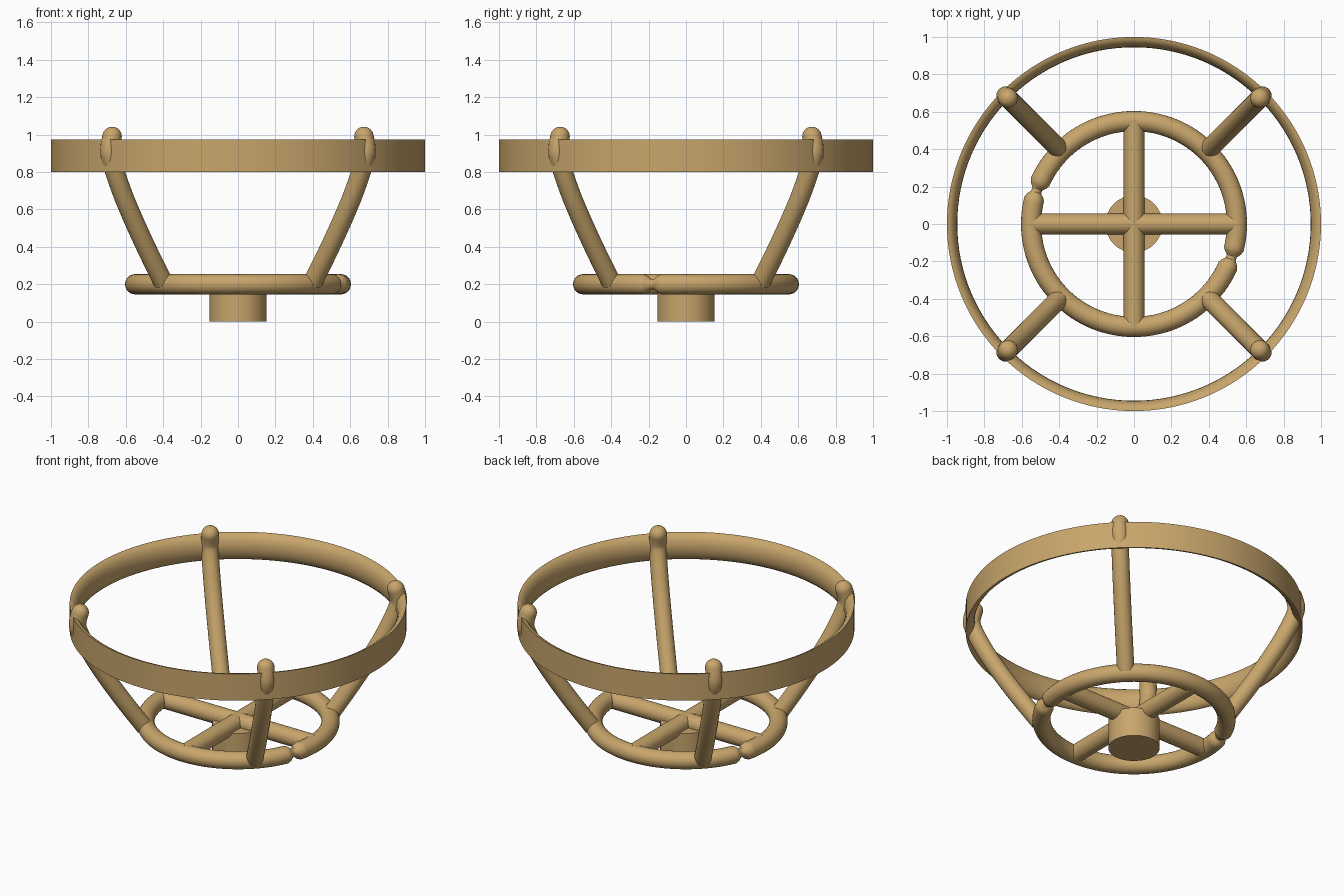
import bpy
from math import sin, cos, pi, radians
from mathutils import Vector

if "Cube" in bpy.data.objects:
    bpy.data.objects.remove(bpy.data.objects["Cube"])

tan = bpy.data.materials.new("tan")
tan.diffuse_color = (0.58, 0.38, 0.15, 1)
tan.use_nodes = True
tan.node_tree.nodes["Principled BSDF"].inputs["Base Color"].default_value = tan.diffuse_color


def add_mesh(name, verts, faces):
    me = bpy.data.meshes.new(name)
    me.from_pydata(verts, [], faces)
    ob = bpy.data.objects.new(name, me)
    bpy.context.collection.objects.link(ob)
    finish(ob)
    return ob


def finish(ob):
    ob.data.materials.append(tan)
    bpy.ops.object.select_all(action='DESELECT')
    ob.select_set(True)
    bpy.context.view_layer.objects.active = ob
    bpy.ops.object.mode_set(mode='EDIT')
    bpy.ops.mesh.select_all(action='SELECT')
    bpy.ops.mesh.normals_make_consistent(inside=False)
    bpy.ops.object.mode_set(mode='OBJECT')
    bpy.ops.object.shade_smooth_by_angle(angle=radians(40))


def grid_faces(n, m, wrap):
    return [(i * m + j, i * m + (j + 1) % m,
             (i + 1) % n * m + (j + 1) % m, (i + 1) % n * m + j)
            for i in range(n if wrap else n - 1) for j in range(m)]


def revolve(name, section, n):
    """Closed ring; section(angle) gives its (radius, z) profile."""
    verts = []
    for i in range(n):
        a = 2 * pi * i / n
        verts += [(r * cos(a), r * sin(a), z) for r, z in section(a)]
    return add_mesh(name, verts, grid_faces(n, len(verts) // n, True))


def cylinder(name, radius, depth, loc, rot=(0, 0, 0)):
    bpy.ops.mesh.primitive_cylinder_add(vertices=32, radius=radius, depth=depth,
                                        location=loc, rotation=rot)
    ob = bpy.context.object
    ob.name = name
    finish(ob)


# upper band: flat outside, bulging inside
def band_section(a):
    return [(1 - 0.055 * sin(pi * k / 12), 0.8875 - 0.0875 * cos(pi * k / 12))
            for k in range(13)]


revolve("upper_band", band_section, 128)


# lower ring: round tube pinched at two opposite points
def ring_section(a):
    near = min(abs((a - radians(161) + pi / 2) % pi - pi / 2) / radians(4), 1)
    rad = 0.054 * (0.35 + 0.65 * near)
    return [(0.55 + rad * cos(2 * pi * k / 24), 0.2 + rad * sin(2 * pi * k / 24))
            for k in range(24)]


revolve("lower_ring", ring_section, 180)

# crossed spokes and hub
cylinder("spoke_x", 0.055, 1.11, (0, 0, 0.2), (0, pi / 2, 0))
cylinder("spoke_y", 0.055, 1.11, (0, 0, 0.2), (pi / 2, 0, 0))
cylinder("hub", 0.153, 0.19, (0, 0, 0.095))

# four curved posts with round tips, placed on the diagonals
ctrl = [(0.565, 0.21), (0.67, 0.36), (0.775, 0.52), (0.865, 0.67),
        (0.93, 0.80), (0.965, 0.89), (0.965, 0.94), (0.952, 0.99)]
path = []
for i in range(len(ctrl) - 1):          # smooth interpolation
    p = [Vector(ctrl[max(0, min(len(ctrl) - 1, i + k))]) for k in (-1, 0, 1, 2)]
    for s in range(4):
        t = s / 4
        path.append(0.5 * (2 * p[1] + (p[2] - p[0]) * t
                           + (2 * p[0] - 5 * p[1] + 4 * p[2] - p[3]) * t * t
                           + (3 * p[1] - p[0] - 3 * p[2] + p[3]) * t ** 3))
path.append(Vector(ctrl[-1]))

SIDES, RAD = 24, 0.052
rings = []
for i, p in enumerate(path):
    d = (path[min(i + 1, len(path) - 1)] - path[max(i - 1, 0)]).normalized()
    rings.append((p, d, RAD))
end, d = path[-1], rings[-1][1]
for k in range(1, 9):                   # rounded tip
    a = pi / 2 * min(k / 8, 0.985)
    rings.append((end + d * RAD * sin(a), d, RAD * cos(a)))

for q, label in enumerate(("back_right", "back_left", "front_left", "front_right")):
    ang = pi / 4 + q * pi / 2
    out, side = Vector((cos(ang), sin(ang), 0)), Vector((-sin(ang), cos(ang), 0))
    verts = []
    for p, d, r in rings:
        nrm = out * d.y - Vector((0, 0, d.x))
        c = out * p.x + Vector((0, 0, p.y))
        verts += [c + r * (nrm * cos(2 * pi * j / SIDES) + side * sin(2 * pi * j / SIDES))
                  for j in range(SIDES)]
    faces = grid_faces(len(rings), SIDES, False)
    faces += [tuple(range(SIDES)), tuple(range(len(verts) - SIDES, len(verts)))]
    add_mesh(label + "_post", verts, faces)
